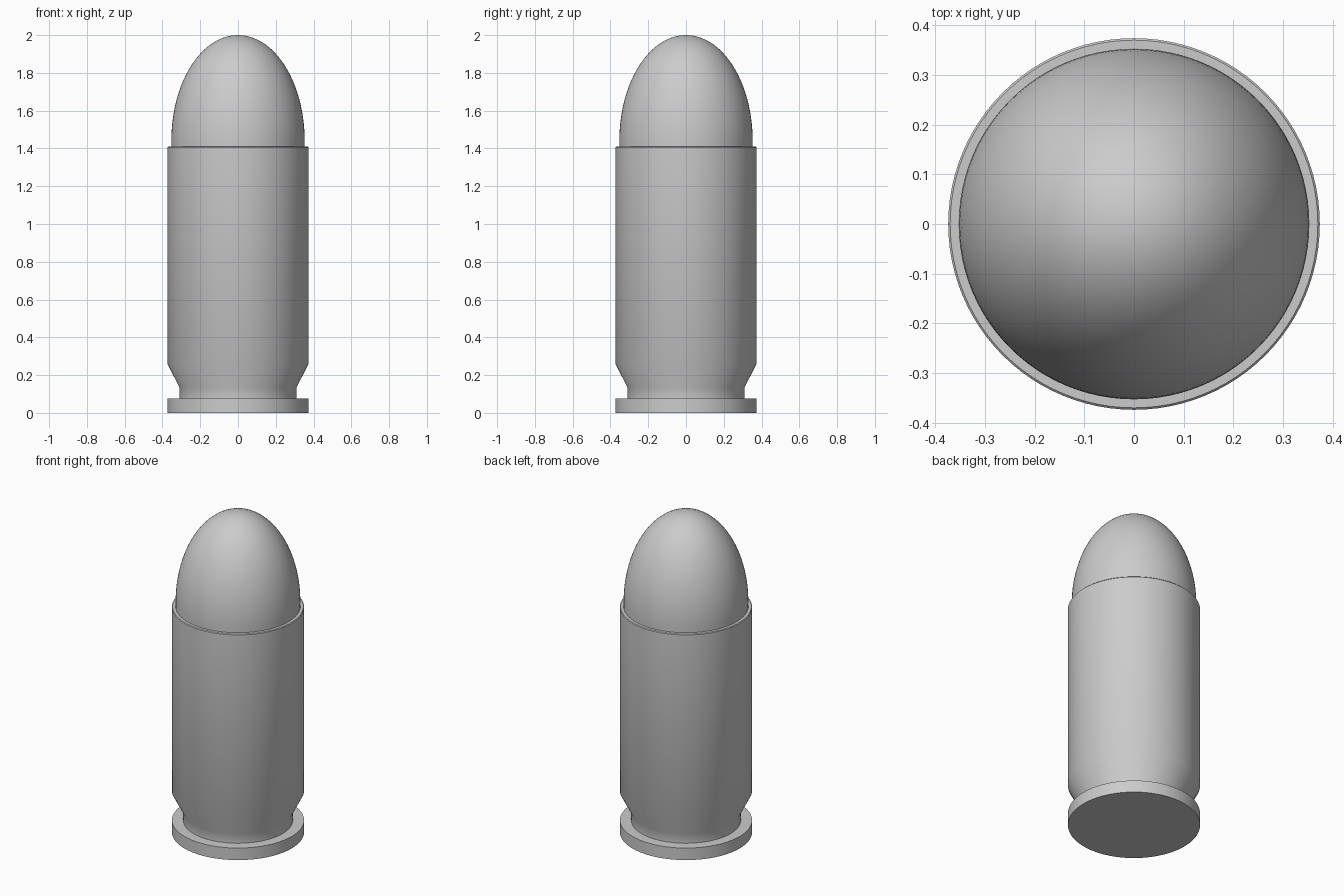
import bpy
import bmesh
import math

if "Cube" in bpy.data.objects:
    bpy.data.objects.remove(bpy.data.objects["Cube"], do_unlink=True)

SEGMENTS = 96
CASE_R = 0.374
BULLET_R = 0.353
GROOVE_R = 0.31
MOUTH_Z = 1.41

# Single plain metal colour
metal = bpy.data.materials.new("plain_grey")
metal.use_nodes = True
grey = (0.6, 0.6, 0.6, 1.0)
metal.diffuse_color = grey
metal.node_tree.nodes["Principled BSDF"].inputs["Base Color"].default_value = grey


def lathe(name, profile):
    """Revolve (radius, height) points around the z axis."""
    bm = bmesh.new()
    verts = [bm.verts.new((r, 0, z)) for r, z in profile]
    edges = [bm.edges.new(pair) for pair in zip(verts, verts[1:])]
    bmesh.ops.spin(bm, geom=verts + edges, cent=(0, 0, 0), axis=(0, 0, 1),
                   angle=math.tau, steps=SEGMENTS, use_merge=True)
    bmesh.ops.remove_doubles(bm, verts=bm.verts, dist=0.0002)
    bmesh.ops.recalc_face_normals(bm, faces=bm.faces)
    mesh = bpy.data.meshes.new(name)
    bm.to_mesh(mesh)
    bm.free()
    mesh.materials.append(metal)
    obj = bpy.data.objects.new(name, mesh)
    bpy.context.collection.objects.link(obj)
    bpy.ops.object.select_all(action='DESELECT')
    obj.select_set(True)
    bpy.context.view_layer.objects.active = obj
    bpy.ops.object.shade_smooth_by_angle(angle=math.radians(30))
    return obj


# Case: rim, extraction groove, tapered shoulder, straight wall, open mouth
lathe("case", [
    (0, 0), (CASE_R, 0), (CASE_R, 0.075), (GROOVE_R, 0.075),
    (GROOVE_R, 0.135), (CASE_R, 0.26), (CASE_R, MOUTH_Z - 0.004),
    (CASE_R - 0.004, MOUTH_Z), (BULLET_R, MOUTH_Z),
    (BULLET_R, 1.3), (0, 1.3), (0, 0),
])

# Bullet: short straight shank seated in the mouth, then a rounded nose
NOSE_Z = 1.44
RINGS = 28
nose = []
for i in range(RINGS + 1):
    a = math.pi / 2 * i / RINGS
    nose.append((BULLET_R * math.cos(a), NOSE_Z + (2 - NOSE_Z) * math.sin(a)))
lathe("bullet", [(0, 1.32), (BULLET_R - 0.001, 1.32)] + nose)
